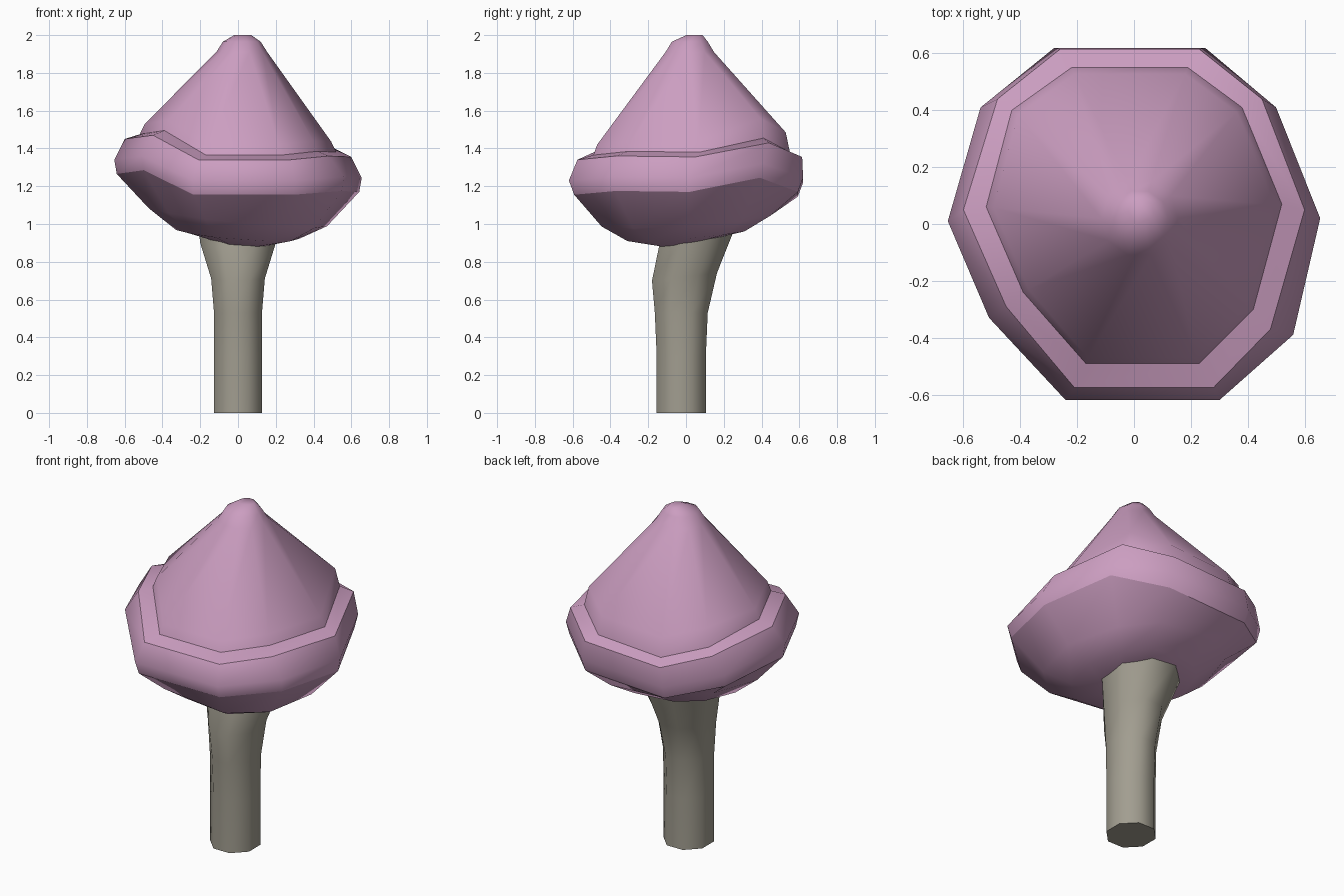
import bpy, bmesh, math

if "Cube" in bpy.data.objects:
    bpy.data.objects.remove(bpy.data.objects["Cube"])


def make_material(name, color):
    mat = bpy.data.materials.new(name)
    mat.diffuse_color = (*color, 1)
    mat.use_nodes = True
    mat.node_tree.nodes["Principled BSDF"].inputs["Base Color"].default_value = mat.diffuse_color
    return mat


def loft(name, rings, mat, sharp_rings=()):
    """Skin a stack of equal-sized rings, bottom to top, and close both ends."""
    bm = bmesh.new()
    loops = [[bm.verts.new(p) for p in ring] for ring in rings]
    n = len(loops[0])
    for a, b in zip(loops, loops[1:]):
        for i in range(n):
            j = (i + 1) % n
            bm.faces.new((a[i], a[j], b[j], b[i]))
    bm.faces.new(loops[0][::-1])
    bm.faces.new(loops[-1])
    bmesh.ops.recalc_face_normals(bm, faces=bm.faces)
    for f in bm.faces:
        f.smooth = True
    for k in sharp_rings:
        for i in range(n):
            bm.edges.get((loops[k][i], loops[k][(i + 1) % n])).smooth = False
    mesh = bpy.data.meshes.new(name)
    bm.to_mesh(mesh)
    bm.free()
    mesh.materials.append(mat)
    obj = bpy.data.objects.new(name, mesh)
    bpy.context.collection.objects.link(obj)
    return obj


pink = make_material("cap_pink", (0.60, 0.34, 0.53))
grey = make_material("stem_grey", (0.36, 0.34, 0.28))

# Cap outlines, counter-clockwise from the right: widest edge, rim top, crease
outer = [(.655, .02), (.50, .41), (.25, .62), (-.28, .62), (-.54, .41),
         (-.655, .01), (-.51, -.33), (-.24, -.62), (.30, -.62), (.56, -.39)]
rim = [(.60, .05), (.45, .44), (.23, .615), (-.26, .615), (-.48, .44),
       (-.60, .05), (-.45, -.29), (-.21, -.575), (.28, -.575), (.48, -.37)]
crease = [(.52, .07), (.38, .41), (.19, .55), (-.22, .55), (-.43, .40),
          (-.52, .06), (-.39, -.24), (-.17, -.49), (.23, -.49), (.42, -.30)]
# Wavy height of the rim's top edge
wave = [1.355, 1.43, 1.355, 1.33, 1.39, 1.45, 1.47, 1.34, 1.34, 1.36]


def under(scale, z, sx, sy, cx=0, cy=0):
    """Tilted underside ring, a shrunken copy of the widest outline."""
    pts = [(cx + x * scale, cy + y * scale) for x, y in outer]
    return [(x, y, z + sx * x + sy * y) for x, y in pts]


def tip(r, cx, cy, z):
    return [(cx + r * math.cos(math.radians(36 * i)),
             cy + r * math.sin(math.radians(36 * i)), z) for i in range(10)]


# Cap: underside, rolled rim, crease, cone and blunt tip
cone_foot = [(x * .95, y * .96, w + (.13 if y > .3 else .08))
             for (x, y), w in zip(crease, wave)]
cap_rings = [
    under(.24, .905, -.06, .17, .02, .03),
    under(.50, .945, -.07, .08),
    under(.72, 1.035, -.10, .06),
    [(x * .98, y * .955, w - .185) for (x, y), w in zip(outer, wave)],
    [(x, y, w - .11) for (x, y), w in zip(outer, wave)],
    [(x, y, w) for (x, y), w in zip(rim, wave)],
    [(x, y, w + .025) for (x, y), w in zip(crease, wave)],
    cone_foot,
    tip(.135, .02, .02, 1.91),
    tip(.10, .02, .02, 1.965),
    tip(.045, .025, .045, 2.0),
]
loft("mushroom_cap", cap_rings, pink, sharp_rings=(3, 5, 6))

# Stem: eight sides, leaning back and flaring into the cap
stem_rings = []
for z, rx, ry, cy, tilt in [(0, .127, .13, -.025, 0), (.30, .127, .13, -.025, 0),
                            (.53, .127, .14, -.025, 0), (.72, .142, .172, -.008, .12),
                            (.92, .20, .20, .055, .25), (1.0, .21, .20, .075, .25)]:
    ring = []
    for i in range(8):
        a = math.radians(45 * i + 22.5)
        k = 1 / math.cos(math.radians(22.5))
        x, y = k * rx * math.cos(a), k * ry * math.sin(a)
        ring.append((x, cy + y, z + tilt * y))
    stem_rings.append(ring)
loft("mushroom_stem", stem_rings, grey, sharp_rings=(0, len(stem_rings) - 1))
